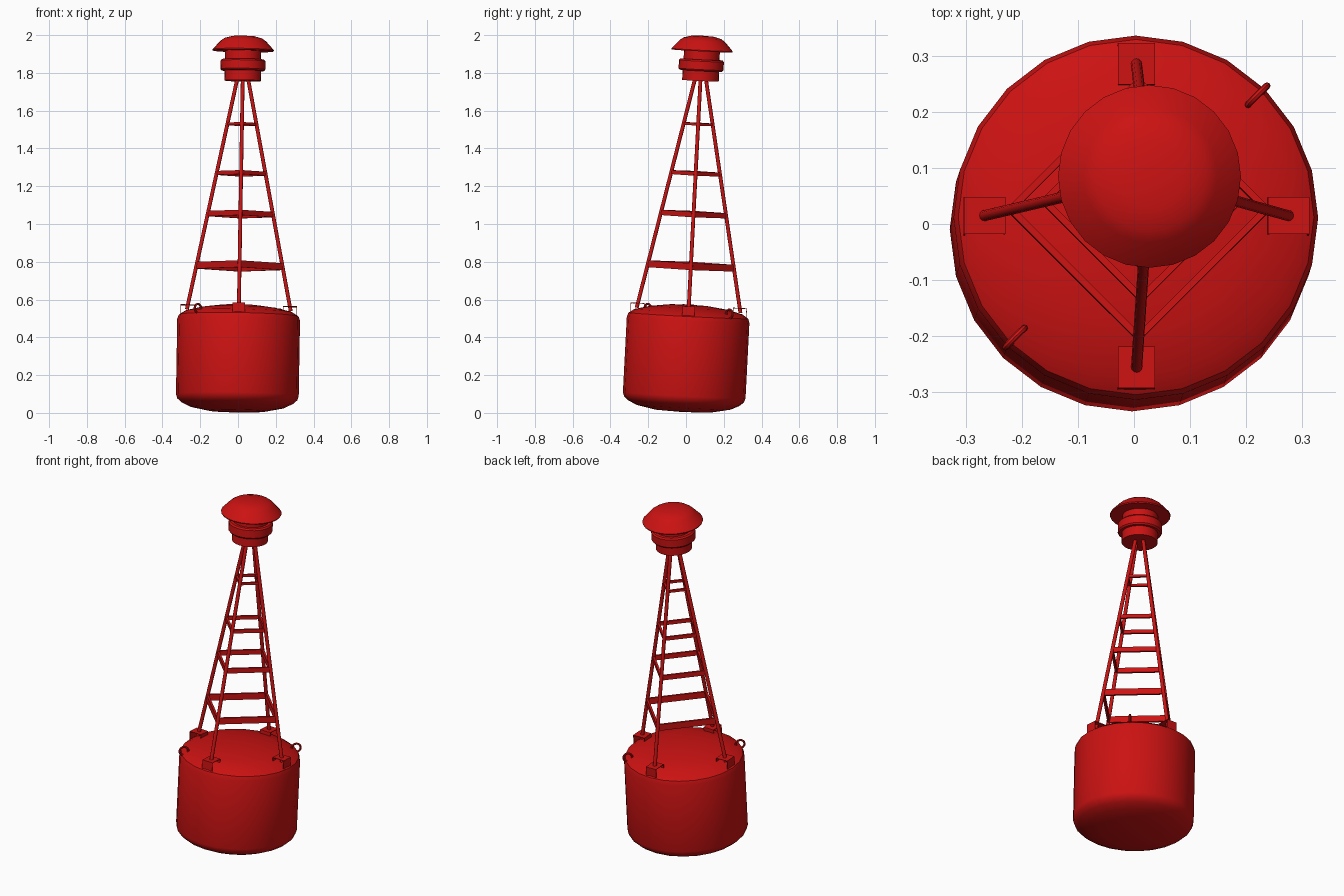
import bpy, bmesh, math
from mathutils import Vector, Matrix

if "Cube" in bpy.data.objects:
    bpy.data.objects.remove(bpy.data.objects["Cube"])

red = bpy.data.materials.new("buoy_red")
red.diffuse_color = (0.6, 0.006, 0.006, 1)
red.use_nodes = True
red.node_tree.nodes["Principled BSDF"].inputs["Base Color"].default_value = red.diffuse_color

# The whole buoy leans slightly to the back and right
axis = Vector((0.017, 0.0515, 1)).normalized()
LEAN = Matrix.Translation((-0.005, -0.014, 0.004)) @ \
    Vector((0, 0, 1)).rotation_difference(axis).to_matrix().to_4x4()


def finish(name, bm, smooth=True):
    bmesh.ops.recalc_face_normals(bm, faces=bm.faces)
    bmesh.ops.transform(bm, matrix=LEAN, verts=bm.verts)
    me = bpy.data.meshes.new(name)
    bm.to_mesh(me)
    bm.free()
    me.materials.append(red)
    ob = bpy.data.objects.new(name, me)
    bpy.context.collection.objects.link(ob)
    if smooth:
        bpy.ops.object.select_all(action='DESELECT')
        ob.select_set(True)
        bpy.context.view_layer.objects.active = ob
        bpy.ops.object.shade_smooth_by_angle(angle=math.radians(32))
    return ob


def lathe(name, profile, sides=24):
    bm = bmesh.new()
    vs = [bm.verts.new((r, 0, z)) for r, z in profile]
    es = [bm.edges.new(p) for p in zip(vs, vs[1:])]
    bmesh.ops.spin(bm, geom=vs + es, cent=(0, 0, 0), axis=(0, 0, 1),
                   angle=math.tau, steps=sides, use_merge=True)
    bmesh.ops.remove_doubles(bm, verts=bm.verts, dist=1e-5)
    finish(name, bm)


def rod(name, a, b, radius):
    a, b = Vector(a), Vector(b)
    bm = bmesh.new()
    m = Matrix.Translation((a + b) / 2) @ (b - a).to_track_quat('Z', 'Y').to_matrix().to_4x4()
    bmesh.ops.create_cone(bm, cap_ends=True, segments=12, radius1=radius,
                          radius2=radius, depth=(b - a).length, matrix=m)
    finish(name, bm)


def box(name, size, m):
    bm = bmesh.new()
    bmesh.ops.create_cube(bm, size=1, matrix=m @ Matrix.Diagonal((*size, 1)))
    finish(name, bm, False)


def turn(deg):
    return Matrix.Rotation(math.radians(deg), 4, 'Z')


# Float drum with rounded rims
lathe("float_drum", [(0, 0), (0.15, 0.006), (0.25, 0.026), (0.295, 0.048), (0.318, 0.068),
                     (0.325, 0.09), (0.325, 0.49), (0.317, 0.512), (0.285, 0.533),
                     (0.2, 0.554), (0.1, 0.567), (0, 0.57)])

# Lamp housing and cap
lathe("lamp_base", [(0, 1.757), (0.097, 1.757), (0.097, 1.815), (0, 1.815)])
lathe("lamp_ring", [(0, 1.81), (0.112, 1.81), (0.119, 1.818), (0.119, 1.862),
                    (0.112, 1.87), (0, 1.87)])
lathe("lamp_neck", [(0, 1.865), (0.095, 1.865), (0.095, 1.92), (0, 1.92)])
lathe("lamp_cap", [(0, 1.996), (0.06, 1.993), (0.1, 1.982), (0.12, 1.968),
                   (0.163, 1.921), (0.161, 1.915), (0, 1.915)])


def leg_radius(z):
    return 0.272 + (0.03 - 0.272) * (z - 0.555) / (1.76 - 0.555)


RUNGS = [(0.775, 0.036), (1.05, 0.028), (1.266, 0.021), (1.527, 0.014)]
for i, side in enumerate(("right", "back", "left", "front")):
    t = turn(90 * i)
    # Tower leg
    rod(side + "_leg", t @ Vector((leg_radius(0.54), 0, 0.54)),
        t @ Vector((leg_radius(1.77), 0, 1.77)), 0.01)
    # Foot bracket: a bent plate open at its sides
    box(side + "_foot_top", (0.072, 0.066, 0.003), t @ Matrix.Translation((0.271, 0, 0.564)))
    box(side + "_foot_outer", (0.003, 0.066, 0.055), t @ Matrix.Translation((0.3065, 0, 0.538)))
    box(side + "_foot_inner", (0.003, 0.066, 0.03), t @ Matrix.Translation((0.2355, 0, 0.55)))
    # Flat crossbars to the next leg
    for k, (z, h) in enumerate(RUNGS):
        r = leg_radius(z)
        m = turn(90 * i + 45) @ Matrix.Translation((r / math.sqrt(2), 0, z))
        box(f"{side}_crossbar_{k + 1}", (0.012, r * math.sqrt(2), h), m)

# Lifting eyes on the drum shoulder
for name, deg in (("back_lifting_eye", 45), ("front_lifting_eye", 225)):
    bm = bmesh.new()
    n, s = 16, 8
    grid = [[bm.verts.new(turn(deg) @ Vector((
        0.306 + (0.024 + 0.006 * math.cos(b)) * math.cos(a), 0.006 * math.sin(b),
        0.535 + (0.024 + 0.006 * math.cos(b)) * math.sin(a))))
        for b in (math.tau * j / s for j in range(s))]
        for a in (math.tau * i / n for i in range(n))]
    for i in range(n):
        for j in range(s):
            bm.faces.new((grid[i][j], grid[(i + 1) % n][j],
                          grid[(i + 1) % n][(j + 1) % s], grid[i][(j + 1) % s]))
    finish(name, bm)
